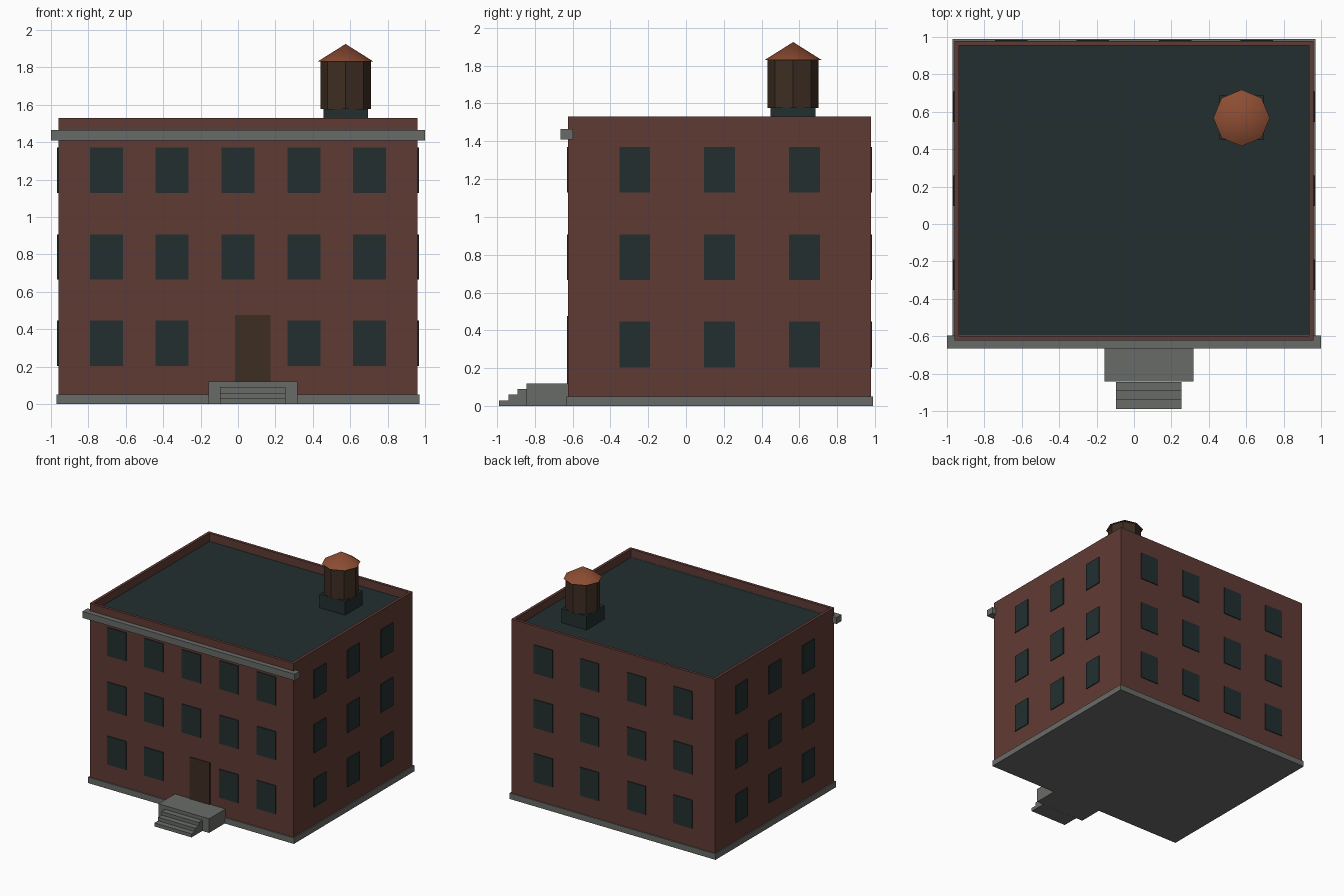
import bpy, bmesh, math

if "Cube" in bpy.data.objects:
    bpy.data.objects.remove(bpy.data.objects["Cube"])


def material(name, rgb):
    m = bpy.data.materials.new(name)
    m.use_nodes = True
    m.diffuse_color = (*rgb, 1)
    m.node_tree.nodes["Principled BSDF"].inputs["Base Color"].default_value = (*rgb, 1)
    return m


BRICK = material("brick red", (0.118, 0.043, 0.035))
SLATE = material("dark slate", (0.016, 0.028, 0.029))
STONE = material("stone grey", (0.14, 0.148, 0.137))
WOOD = material("dark wood", (0.047, 0.027, 0.016))
COPPER = material("copper orange", (0.27, 0.075, 0.033))


def finish(name, bm, *mats):
    mesh = bpy.data.meshes.new(name)
    bm.to_mesh(mesh)
    bm.free()
    for m in mats:
        mesh.materials.append(m)
    obj = bpy.data.objects.new(name, mesh)
    bpy.context.collection.objects.link(obj)
    return obj


def add_box(bm, x, y, z):
    """Box from (low, high) ranges on each axis."""
    verts = bmesh.ops.create_cube(bm, size=1)["verts"]
    for v in verts:
        v.co = [r[0] if c < 0 else r[1] for c, r in zip(v.co, (x, y, z))]


def box(name, mat, x, y, z):
    bm = bmesh.new()
    add_box(bm, x, y, z)
    return finish(name, bm, mat)


def span(centre, size):
    return (centre - size / 2, centre + size / 2)


SIDE, FRONT, BACK = 0.96, -0.623, 0.978
TOP, ROOF = 1.53, 1.46

# Brick walls with a parapet around a sunken roof
bm = bmesh.new()
add_box(bm, (-SIDE, SIDE), (FRONT, BACK), (0.01, TOP))
bm.normal_update()
roof = max(bm.faces, key=lambda f: f.normal.z)
bmesh.ops.inset_region(bm, faces=[roof], thickness=0.034)
pushed = bmesh.ops.extrude_face_region(bm, geom=[roof])["geom"]
if roof.is_valid:
    bmesh.ops.delete(bm, geom=[roof], context="FACES")
for g in pushed:
    if isinstance(g, bmesh.types.BMVert):
        g.co.z = ROOF
    elif isinstance(g, bmesh.types.BMFace):
        g.material_index = 1
bmesh.ops.recalc_face_normals(bm, faces=bm.faces)
finish("walls", bm, BRICK, SLATE)

# Stone footing and front cornice
box("footing", STONE, (-0.97, 0.97), (-0.633, 0.988), (0, 0.05))
box("cornice", STONE, (-1, 1), (-0.665, -0.597), (1.41, 1.465))

# Windows: thin plates on every storey
PROUD = 0.007
DOOR_X = 0.08
for storey, z in enumerate((0.325, 0.786, 1.25)):
    zs = span(z, 0.242)
    bm = bmesh.new()
    for x in (-0.703, -0.353, 0, 0.353, 0.703):
        if storey or x:  # the door takes the middle bay
            add_box(bm, span(x, 0.178), (FRONT - PROUD, FRONT + 0.01), zs)
    for x in (-0.657, -0.22, 0.22, 0.657):
        add_box(bm, span(x, 0.175), (BACK - 0.01, BACK + PROUD), zs)
    for y in (-0.272, 0.177, 0.627):
        for s in (-1, 1):
            add_box(bm, span(s * SIDE, 2 * PROUD), span(y, 0.162), zs)
    finish(f"windows_storey_{storey + 1}", bm, SLATE)

# Entrance: door, landing and steps
box("door", WOOD, span(DOOR_X, 0.19), (FRONT - PROUD, FRONT + 0.01), (0.12, 0.475))
box("landing", STONE, span(DOOR_X, 0.477), (-0.843, FRONT), (0, 0.12))
for i in range(3):
    front = -0.988 + 0.048 * i
    box(f"step_{i + 1}", STONE, span(DOOR_X, 0.35),
        (front, front + 0.048), (0, 0.03 * (i + 1)))

# Water tank on the roof
TX, TY = 0.575, 0.567
box("tank_base", SLATE, span(TX, 0.238), span(TY, 0.238), (ROOF - 0.01, 1.578))


def octagon(name, mat, low, high, r_low, r_high):
    bpy.ops.mesh.primitive_cone_add(vertices=8, radius1=r_low, radius2=r_high,
                                    depth=high - low,
                                    location=(TX, TY, (low + high) / 2))
    obj = bpy.context.object
    obj.name = name
    obj.data.materials.append(mat)
    return obj


octagon("tank_barrel", WOOD, 1.577, 1.832, 0.135, 0.135)
octagon("tank_roof", COPPER, 1.83, 1.925, 0.151, 0)
bpy.ops.object.shade_smooth_by_angle(angle=math.radians(30))
